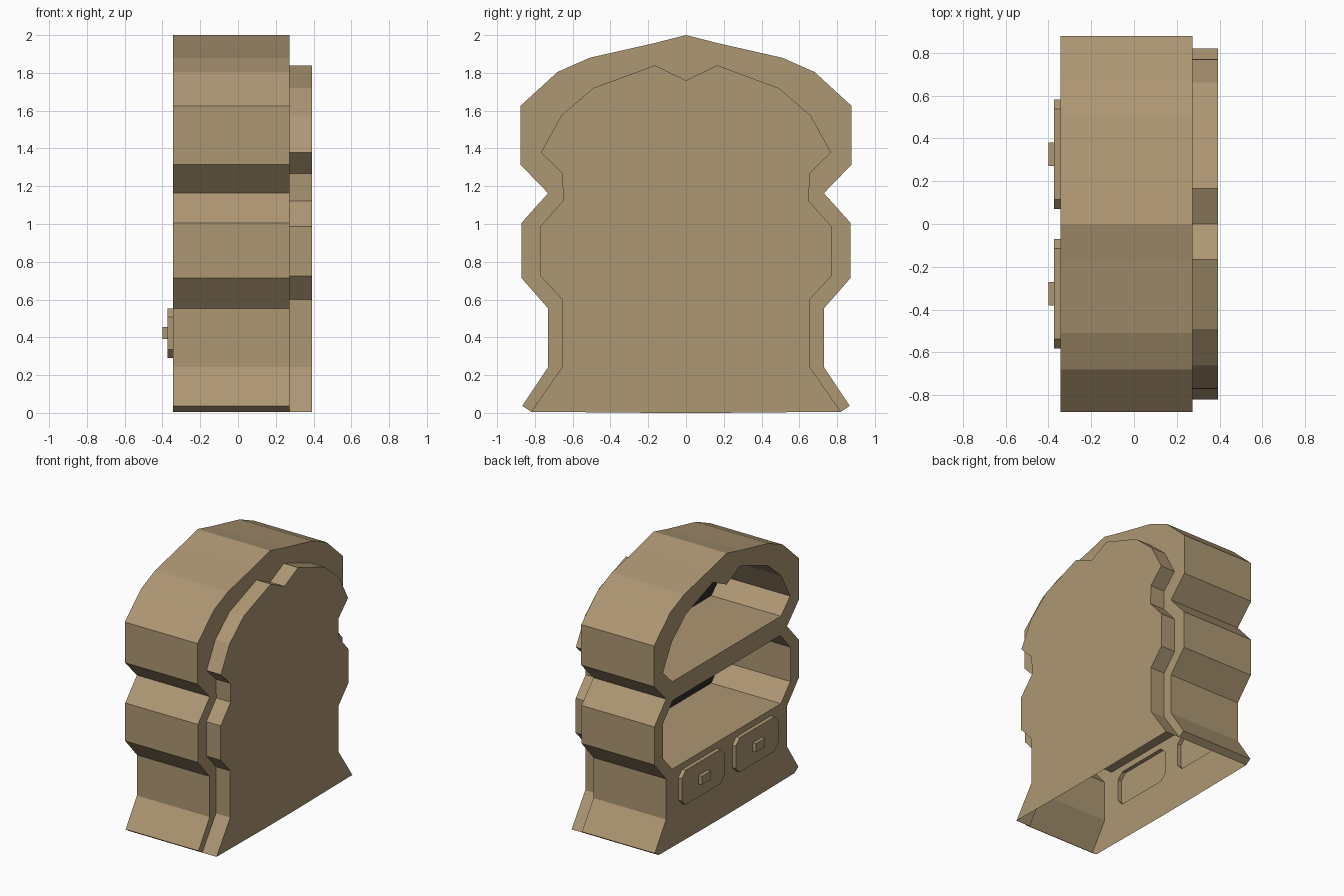
import bpy, bmesh

if "Cube" in bpy.data.objects:
    bpy.data.objects.remove(bpy.data.objects["Cube"])


def material(name, rgb):
    m = bpy.data.materials.new(name)
    m.diffuse_color = (*rgb, 1)
    m.use_nodes = True
    m.node_tree.nodes["Principled BSDF"].inputs["Base Color"].default_value = m.diffuse_color
    return m


wood = material("tan wood", (0.42, 0.31, 0.173))
dark = material("dark recess", (0.03, 0.025, 0.02))

FRONT, RIM, BACK, RECESS = -0.343, 0.272, 0.393, 0.245

# half profiles as (y, z), from the crown down to the foot
OUTER = [(0, 2.0), (0.17, 1.957), (0.51, 1.88), (0.68, 1.805), (0.877, 1.625),
         (0.877, 1.315), (0.73, 1.163), (0.872, 1.005), (0.872, 0.715),
         (0.73, 0.553), (0.73, 0.243), (0.867, 0.037), (0.82, 0.006)]
INNER = [(0, 1.76), (0.165, 1.84), (0.49, 1.72), (0.66, 1.575), (0.768, 1.378),
         (0.655, 1.268), (0.65, 1.123), (0.77, 0.988), (0.77, 0.725),
         (0.655, 0.6), (0.655, 0.243), (0.82, 0.006)]
BASE = [(-0.16, 0), (0.16, 0)]


def mirror(half):
    """Complete a half profile across y = 0, running from -y foot to +y foot."""
    return [(-y, z) for y, z in reversed(half) if y > 0] + half


def loop(bm, pts, x):
    return [bm.verts.new((x, y, z)) for y, z in pts]


def wall(bm, pts, x0, x1, closed=True):
    """Strip of quads between two depths along a profile."""
    a, b = loop(bm, pts, x0), loop(bm, pts, x1)
    for i in range(len(pts) if closed else len(pts) - 1):
        j = (i + 1) % len(pts)
        bm.faces.new((a[i], a[j], b[j], b[i]))


def sheet(bm, outline, holes, x):
    """Flat face with holes."""
    edges = []
    for pts in [outline] + holes:
        v = loop(bm, pts, x)
        edges += [bm.edges.new((v[i - 1], v[i])) for i in range(len(v))]
    bmesh.ops.triangle_fill(bm, edges=edges, use_beauty=True, normal=(-1, 0, 0))


def finish(bm, name):
    bmesh.ops.remove_doubles(bm, verts=bm.verts, dist=0.0005)
    bmesh.ops.recalc_face_normals(bm, faces=bm.faces)
    me = bpy.data.meshes.new(name)
    bm.to_mesh(me)
    bm.free()
    me.materials.append(wood)
    me.materials.append(dark)
    ob = bpy.data.objects.new(name, me)
    bpy.context.collection.objects.link(ob)


def plate(name, pts, x0, x1):
    """Raised plate, open at its back."""
    bm = bmesh.new()
    wall(bm, pts, x0, x1)
    bm.faces.new(loop(bm, pts, x1))
    finish(bm, name)


def octagon(y0, y1, z0, z1, c):
    return [(y0 + c, z0), (y1 - c, z0), (y1, z0 + c), (y1, z1 - c),
            (y1 - c, z1), (y0 + c, z1), (y0, z1 - c), (y0, z0 + c)]


outer, inner = mirror(OUTER), mirror(INNER)
low = INNER[6:10]
openings = [mirror(INNER[:6]), low + [(-y, z) for y, z in reversed(low)]]
drawers = [octagon(0.07, 0.582, 0.29, 0.553, 0.045),
           octagon(-0.582, -0.07, 0.29, 0.553, 0.045)]

# cabinet shell: open underneath, with two recessed shelves
bm = bmesh.new()
wall(bm, outer, FRONT, RIM, closed=False)
bm.faces.new(loop(bm, outer + inner[-2:0:-1], RIM))
wall(bm, inner, RIM, BACK, closed=False)
bm.faces.new(loop(bm, inner + BASE[::-1], BACK))
sheet(bm, outer + BASE[::-1], openings + drawers, FRONT)
for pts in openings:
    wall(bm, pts, FRONT, RECESS)
    bm.faces.new(loop(bm, pts, RECESS)).material_index = 1
finish(bm, "cabinet")

# drawer fronts and their knobs
for side, pts in zip(("left", "right"), drawers):
    plate("drawer_front_" + side, pts, FRONT, -0.373)
    y = (min(p[0] for p in pts) + max(p[0] for p in pts)) / 2
    plate("drawer_knob_" + side,
          [(y - .055, .39), (y + .055, .39), (y + .055, .455), (y - .055, .455)],
          -0.373, -0.40)
